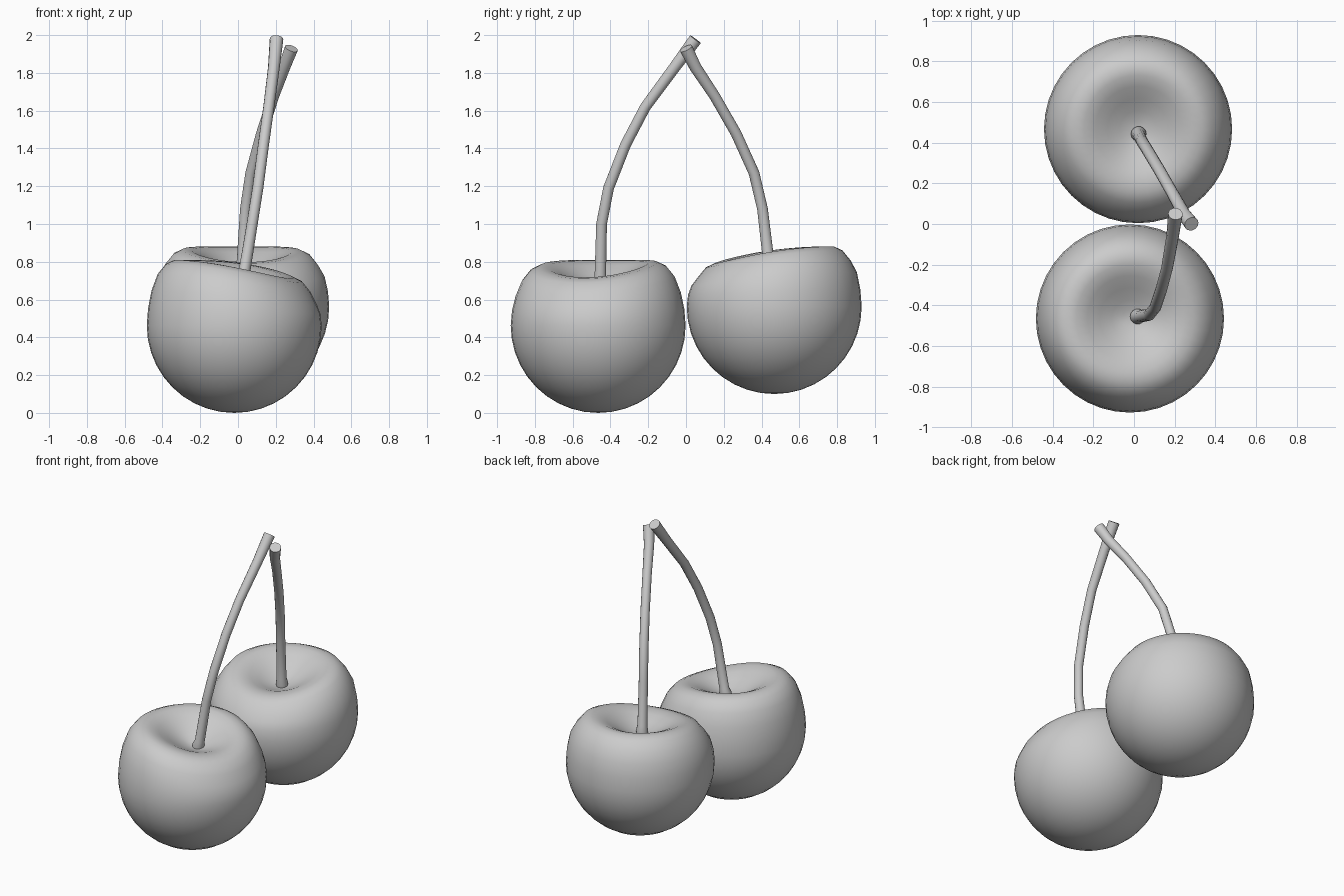
import bpy, bmesh, math
from mathutils import Vector

if "Cube" in bpy.data.objects:
    bpy.data.objects.remove(bpy.data.objects["Cube"])


def finish(obj, angle):
    bpy.ops.object.select_all(action='DESELECT')
    obj.select_set(True)
    bpy.context.view_layer.objects.active = obj
    bpy.ops.object.shade_smooth_by_angle(angle=math.radians(angle))


# Cherry body: lathe of a round profile with a dimple, shoulder tilted towards 'low'
def cherry(name, centre, rim, low, tilt, segs=40):
    R = 0.463
    prof = [(R * math.sin(a), -R * math.cos(a))
            for a in (math.radians(9 * i) for i in range(1, 11))]
    prof += [(0.456, 0.08), (0.438, 0.155), (0.405, rim - 0.075), (0.362, rim - 0.022),
             (0.315, rim), (0.265, rim), (0.21, rim - 0.02), (0.15, rim - 0.052),
             (0.09, rim - 0.083), (0.04, rim - 0.1)]
    bm = bmesh.new()
    rings = []
    for r, z in prof:
        ring = []
        for i in range(segs):
            a = 2 * math.pi * i / segs
            t = min(max(z / 0.22, 0), 1)
            w = t * t * (3 - 2 * t) * min(r / 0.3, 1)
            c = math.cos(a - math.radians(low))
            dz = -tilt * w * (c + 0.25 * (2 * c * c - 1))
            ring.append(bm.verts.new((r * math.cos(a), r * math.sin(a), z + dz)))
        rings.append(ring)
    for lo, hi in zip(rings, rings[1:]):
        for i in range(segs):
            j = (i + 1) % segs
            bm.faces.new((lo[i], lo[j], hi[j], hi[i]))
    for ring, z in ((rings[0], -R), (rings[-1], rim - 0.105)):
        pole = bm.verts.new((0, 0, z))
        for i in range(segs):
            bm.faces.new((ring[i], ring[(i + 1) % segs], pole))
    bmesh.ops.recalc_face_normals(bm, faces=bm.faces)
    me = bpy.data.meshes.new(name)
    bm.to_mesh(me)
    bm.free()
    obj = bpy.data.objects.new(name, me)
    obj.location = centre
    bpy.context.collection.objects.link(obj)
    finish(obj, 60)


# Stem: tube along a bent path; each point is x, y, z, radius
def stem(name, pts, sides=14):
    bm = bmesh.new()
    P = [Vector(p[:3]) for p in pts]
    rings = []
    for k, p in enumerate(P):
        d = (P[min(k + 1, len(P) - 1)] - P[max(k - 1, 0)]).normalized()
        u = Vector((1, 0, 0))
        u = (u - d * u.dot(d)).normalized()
        v = d.cross(u)
        rings.append([bm.verts.new(p + pts[k][3] * (u * math.cos(a) + v * math.sin(a)))
                      for a in (2 * math.pi * i / sides for i in range(sides))])
    for lo, hi in zip(rings, rings[1:]):
        for i in range(sides):
            j = (i + 1) % sides
            bm.faces.new((lo[i], lo[j], hi[j], hi[i]))
    bm.faces.new(rings[0])
    bm.faces.new(rings[-1])
    bmesh.ops.recalc_face_normals(bm, faces=bm.faces)
    me = bpy.data.meshes.new(name)
    bm.to_mesh(me)
    bm.free()
    obj = bpy.data.objects.new(name, me)
    bpy.context.collection.objects.link(obj)
    finish(obj, 45)


# Two cherries
cherry("front_cherry", (-0.02, -0.465, 0.463), 0.31, -15, 0.05)
cherry("back_cherry", (0.02, 0.467, 0.563), 0.285, -85, 0.045)

# Two stems crossing at the top
stem("front_stem", [
    (0.015, -0.455, 0.65, 0.034), (0.018, -0.455, 0.68, 0.038), (0.028, -0.454, 0.71, 0.031),
    (0.075, -0.447, 1.0, 0.029), (0.105, -0.41, 1.19, 0.029), (0.135, -0.32, 1.42, 0.029),
    (0.163, -0.215, 1.62, 0.029), (0.19, -0.06, 1.83, 0.031), (0.204, 0.05, 1.978, 0.036)])
stem("back_stem", [
    (0.022, 0.445, 0.73, 0.034), (0.023, 0.443, 0.765, 0.038), (0.024, 0.438, 0.80, 0.031),
    (0.04, 0.405, 1.08, 0.029), (0.068, 0.36, 1.27, 0.029), (0.125, 0.265, 1.48, 0.029),
    (0.19, 0.15, 1.68, 0.029), (0.245, 0.05, 1.83, 0.032), (0.283, 0.0, 1.93, 0.036)])
